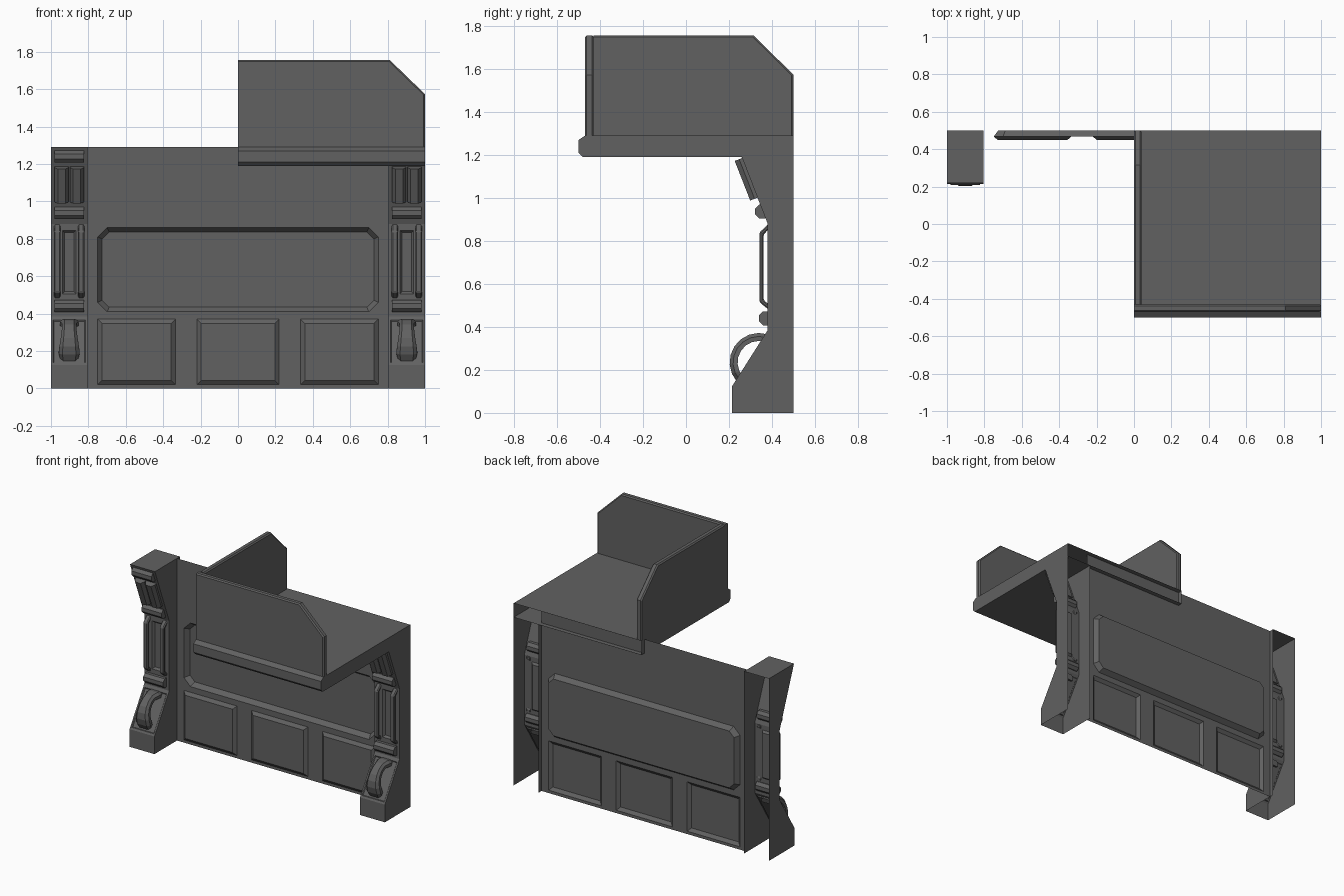
import bpy, bmesh
from math import cos, sin, pi, radians
from mathutils import Vector as V

if "Cube" in bpy.data.objects:
    bpy.data.objects.remove(bpy.data.objects["Cube"])

grey = bpy.data.materials.new("dark_grey")
grey.diffuse_color = (0.12, 0.12, 0.12, 1)
grey.use_nodes = True
grey.node_tree.nodes["Principled BSDF"].inputs["Base Color"].default_value = grey.diffuse_color


def finish(name, bm):
    bmesh.ops.recalc_face_normals(bm, faces=bm.faces)
    me = bpy.data.meshes.new(name)
    bm.to_mesh(me)
    bm.free()
    me.materials.append(grey)
    ob = bpy.data.objects.new(name, me)
    bpy.context.collection.objects.link(ob)
    return ob


def loft(name, rings, skip=()):
    """Closed rings joined by quads and capped; skip leaves side strips open."""
    bm = bmesh.new()
    vs = [[bm.verts.new(p) for p in r] for r in rings]
    n = len(vs[0])
    for a, b in zip(vs, vs[1:]):
        for i in range(n):
            if i not in skip:
                j = (i + 1) % n
                bm.faces.new((a[i], a[j], b[j], b[i]))
    bm.faces.new(vs[0])
    bm.faces.new(vs[-1])
    return finish(name, bm)


def prism_x(name, yz, x0, x1, skip=()):
    return loft(name, [[(x, y, z) for y, z in yz] for x in (x0, x1)], skip)


def box(x0, x1, t0, t1, c=0):
    if not c:
        return [(x0, t0), (x1, t0), (x1, t1), (x0, t1)]
    return [(x0 + c, t0), (x1 - c, t0), (x1, t0 + c), (x1, t1 - c),
            (x1 - c, t1), (x0 + c, t1), (x0, t1 - c), (x0, t0 + c)]


def sheet(name, p0, p1, x0, x1, panels=()):
    """Flat sheet between two (y, z) points with raised or sunk panels.
    panel = (x0, x1, t0, t1, chamfer, inset, height), t measured from p0."""
    p0, p1 = V((0, *p0)), V((0, *p1))
    d = (p1 - p0).normalized()
    n = V((1, 0, 0)).cross(d)
    bm = bmesh.new()

    def ring(pts, h=0):
        return [bm.verts.new(p0 + V((x, 0, 0)) + d * t + n * h) for x, t in pts]

    def edges(vs):
        return [bm.edges.new((vs[i], vs[(i + 1) % len(vs)])) for i in range(len(vs))]

    fill = edges(ring(box(x0, x1, 0, (p1 - p0).length)))
    joins = []
    for a, b, t0, t1, c, s, h in panels:
        outer = ring(box(a, b, t0, t1, c))
        inner = ring(box(a + s, b - s, t0 + s, t1 - s, c * 0.75), h)
        fill += edges(outer)
        joins.append((outer, inner))
    bmesh.ops.triangle_fill(bm, edges=fill, use_beauty=True, normal=n)
    for o, i in joins:
        for k in range(len(o)):
            j = (k + 1) % len(o)
            bm.faces.new((o[k], o[j], i[j], i[k]))
        bm.faces.new(i)
    return finish(name, bm)


# wall sheet: one sunk panel above three raised panels
lower = [(a, b, 0.02, 0.37, 0, 0.022, 0.018)
         for a, b in ((-0.75, -0.335), (-0.22, 0.22), (0.335, 0.75))]
sheet("wall", (0.467, 0), (0.467, 1.29), -0.805, 0.805,
      lower + [(-0.75, 0.75, 0.41, 0.86, 0.05, 0.024, -0.033)])

# pillars, open at the back and underneath
for side, s in (("left", -1), ("right", 1)):
    cx = 0.9025 * s
    x0, x1 = cx - 0.0975, cx + 0.0975
    top = (0.22, 1.29) if s < 0 else (0.26, 1.19)
    prof = [(0.215, 0), (0.215, 0.125), (0.38, 0.385), (0.38, 0.88), top]
    sides = prof + [(0.5, top[1]), (0.5, 0)]
    skip = {0, 1, 2, 3, 5, 6} | ({4} if s > 0 else set())
    prism_x(side + "_pillar_sides", sides, x0, x1, skip)
    sunk = [[], [(x0 + .01, x1 - .01, .015, .285, 0, .005, -.006)],
            [(cx - .037, cx + .037, .12, .46, 0, .012, -.015)], []]
    for k in range(4):
        sheet(f"{side}_pillar_front_{k}", prof[k], prof[k + 1], x0, x1, sunk[k])

    # octagonal rolls across the pillar
    rolls = [(0.372, 0.44), (0.354, 0.937)] + ([(0.24, 1.24)] if s < 0 else [])
    for k, (y, z) in enumerate(rolls):
        ring = [(y + 0.035 * cos(pi / 8 + i * pi / 4),
                 z + 0.035 * sin(pi / 8 + i * pi / 4)) for i in range(8)]
        prism_x(f"{side}_roll_{k}", ring, cx - 0.078, cx + 0.078)

    for q in (-1, 1):
        # upright handle bars with chamfered edges
        bar = [(0.385, 0.48), (0.342, 0.515), (0.342, 0.84), (0.385, 0.88),
               (0.385, 0.855), (0.361, 0.83), (0.361, 0.525), (0.385, 0.505)]
        bx = cx + q * 0.064
        ob = prism_x(f"{side}_bar_{q}", bar, bx - 0.017, bx + 0.017)
        bev = ob.modifiers.new("chamfer", 'BEVEL')
        bev.width = 0.006
        bev.segments = 1
        # sloped plates with chamfered fronts
        px = cx + q * 0.041
        n = V((0, -0.93, -0.365))
        sec = [(-.037, -.004), (-.037, .018), (-.02, .04),
               (.02, .04), (.037, .018), (.037, -.004)]
        loft(f"{side}_plate_{q}", [[V((px + a, y, z)) + n * h for a, h in sec]
                                   for y, z in ((0.336, 1.003), (0.264, 1.187))])

    # curved foot handle, wider at the bottom
    widths = [.05, .05, .038, .038, .041, .046, .052, .056, .048]
    rings = []
    for k, w in enumerate(widths):
        a = radians(72 + 150 * k / 8)
        rings.append([(cx + w * u, 0.34 + r * cos(a), 0.235 + r * sin(a))
                      for u, r in ((-1, .1), (-1, .121), (-.65, .137),
                                   (.65, .137), (1, .121), (1, .1))])
    loft(side + "_foot_handle", rings)

# balcony slab with a moulded front edge, open at the back
prism_x("balcony_slab", [(-0.48, 1.19), (0.5, 1.19), (0.5, 1.29), (-0.47, 1.29),
                         (-0.5, 1.27), (-0.5, 1.21)], 0, 1, skip={1})


# parapets with one cut corner each and finely bevelled rims
def parapet(a0, a1, cut, d):
    return [(a0, 1.29), (a1 - d, 1.29), (a1 - d, 1.573 - 0.4 * d),
            (cut - 0.4 * d, 1.757 - d), (a0, 1.757 - d)]


steps = ((0, 0.008), (0.008, 0), (0.032, 0), (0.04, 0.008))
loft("front_parapet", [[(x, -0.47 + t, z) for x, z in parapet(0, 1, 0.81, d)]
                       for t, d in steps])
loft("side_parapet", [[(t, y, z) for y, z in parapet(-0.43, 0.5, 0.315, d)]
                      for t, d in steps])
